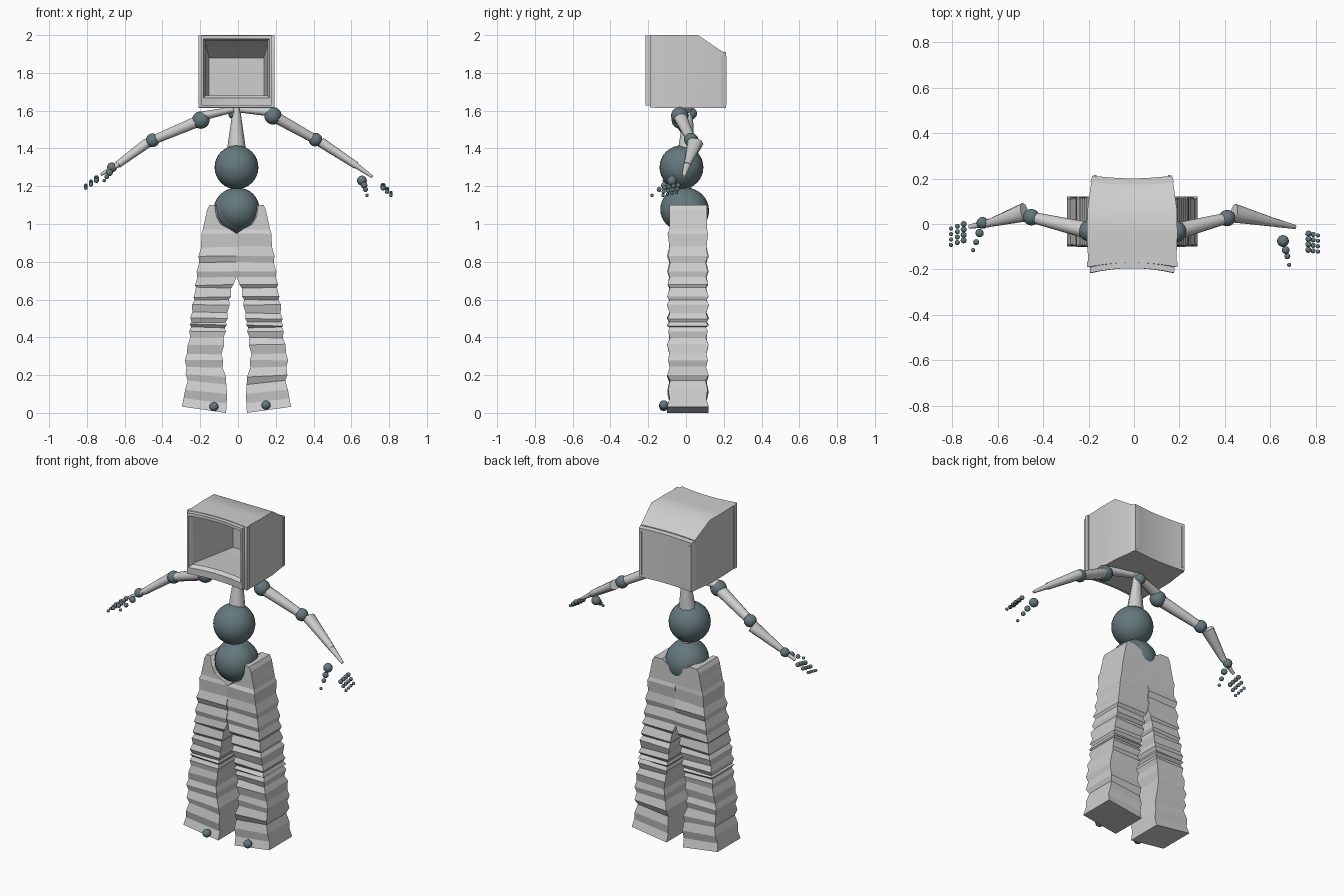
import bpy, bmesh, math, random
from mathutils import Vector

random.seed(4)
if bpy.data.objects.get("Cube"):
    bpy.data.objects.remove(bpy.data.objects["Cube"])

SHIFT = -0.008  # the body sits slightly off the centre line


def material(name, rgb):
    m = bpy.data.materials.new(name)
    m.use_nodes = True
    m.diffuse_color = (*rgb, 1)
    m.node_tree.nodes["Principled BSDF"].inputs["Base Color"].default_value = (*rgb, 1)
    return m


GREY = material("light grey", (0.62, 0.62, 0.62))
SLATE = material("slate teal", (0.13, 0.19, 0.205))


def finish(bm, name, mat, smooth=None):
    bmesh.ops.recalc_face_normals(bm, faces=bm.faces[:])
    mesh = bpy.data.meshes.new(name)
    bm.to_mesh(mesh)
    bm.free()
    mesh.materials.append(mat)
    if smooth:
        for p in mesh.polygons:
            p.use_smooth = True
        mesh.set_sharp_from_angle(angle=math.radians(smooth))
    ob = bpy.data.objects.new(name, mesh)
    bpy.context.collection.objects.link(ob)
    return ob


def bridge(bm, rings):
    for a, b in zip(rings, rings[1:]):
        n = len(a)
        for i in range(n):
            j = (i + 1) % n
            bm.faces.new((a[i], a[j], b[j], b[i]))


def ball(name, pos, r, stretch=(1, 1, 1)):
    bm = bmesh.new()
    bmesh.ops.create_uvsphere(bm, u_segments=32, v_segments=16, radius=r)
    for v in bm.verts:
        v.co = Vector(pos) + Vector(c * s for c, s in zip(v.co, stretch))
    return finish(bm, name, SLATE, 60)


def bone(name, a, b, size_a, size_b, sides=10):
    """Tapered limb; each size is (depth, height) of the half section."""
    bm = bmesh.new()
    axis = (Vector(b) - Vector(a)).normalized()
    ref = Vector((0, 1, 0))
    side = (ref - axis * ref.dot(axis)).normalized()
    up = axis.cross(side)
    rings = []
    for p, (d, h) in ((a, size_a), (b, size_b)):
        ring = []
        for i in range(sides):
            t = math.tau * i / sides
            ring.append(bm.verts.new(Vector(p) + side * d * math.cos(t) + up * h * math.sin(t)))
        rings.append(ring)
    bridge(bm, rings)
    for r in rings:
        bm.faces.new(r)
    return finish(bm, name, GREY, 50)


# Hollow box head: one skin from the inner back wall, round the frame, to the rear panel
# each ring: depth, half width, bottom, top, bow
HEAD = [
    (0.17, 0.145, 1.65, 1.88, 0), (0.05, 0.17, 1.65, 1.975, 0),
    (-0.16, 0.165, 1.68, 1.97, 1), (-0.19, 0.165, 1.68, 1.97, 1),
    (-0.2, 0.172, 1.67, 1.978, 1), (-0.215, 0.175, 1.667, 1.98, 1),
    (-0.215, 0.185, 1.627, 1.997, 1), (-0.19, 0.186, 1.627, 1.997, 1),
    (-0.19, 0.2, 1.617, 2.0, 1), (-0.165, 0.2, 1.617, 2.0, 1),
    (-0.165, 0.194, 1.615, 2.0, 1), (-0.05, 0.199, 1.615, 2.0, 0),
    (0.063, 0.197, 1.615, 2.0, 0), (0.185, 0.18, 1.615, 1.918, -0.6),
    (0.185, 0.184, 1.615, 1.913, -0.6), (0.213, 0.175, 1.615, 1.91, -0.6),
]
STEPS = 10
bm = bmesh.new()
rings = []
for y, w, low, top, bow in HEAD:
    ring = []
    for z, direction in ((low, 1), (top, -1)):
        for i in range(STEPS + 1):
            s = (2 * i / STEPS - 1) * direction
            ring.append(bm.verts.new((s * w + SHIFT, y + 0.02 * bow * (1 - s * s), z)))
    rings.append(ring)
bridge(bm, rings)
for ring in (rings[0], rings[-1]):
    last = len(ring) - 1
    for i in range(STEPS):
        bm.faces.new((ring[i], ring[i + 1], ring[last - i - 1], ring[last - i]))
finish(bm, "box_head", GREY, 40)

# Rear panel edge strips
for s, tag in ((1, "left"), (-1, "right")):
    bm = bmesh.new()
    bmesh.ops.create_cube(bm, size=1)
    for v in bm.verts:
        v.co = Vector((v.co.x * 0.012 + s * 0.163 + SHIFT, v.co.y * 0.012 + 0.209, v.co.z * 0.26 + 1.76))
    finish(bm, tag + "_rear_strip", GREY)

# Trousers: each leg is a crumpled square tube
# outline: height, inner, outer
LEG = [
    (0.0, 0.055, 0.288), (0.09, 0.05, 0.274), (0.15, 0.05, 0.262), (0.22, 0.067, 0.268),
    (0.3, 0.077, 0.27), (0.37, 0.068, 0.252), (0.45, 0.058, 0.244), (0.53, 0.045, 0.238),
    (0.62, 0.033, 0.222), (0.7, 0.015, 0.214), (0.75, 0.0, 0.207), (0.85, 0.0, 0.195),
    (0.95, 0.0, 0.182),
]


def outline(z):
    for (z0, i0, o0), (z1, i1, o1) in zip(LEG, LEG[1:]):
        if z <= z1:
            t = (z - z0) / (z1 - z0)
            return i0 + (i1 - i0) * t, o0 + (o1 - o0) * t
    return LEG[-1][1:]


FOLDS = [0.0, 0.05, 0.1, 0.15, 0.19, 0.24, 0.28, 0.31, 0.36, 0.4, 0.43, 0.45, 0.465, 0.48,
         0.5, 0.53, 0.57, 0.6, 0.615, 0.66, 0.68, 0.72, 0.75, 0.8, 0.83, 0.88, 0.95]
# waist rings: height, front inner, back inner, outer
WAIST = [(0.97, 0.03, 0.0, 0.178), (1.0, 0.085, 0.0, 0.172), (1.04, 0.107, 0.0, 0.163),
         (1.075, 0.112, 0.05, 0.156), (1.1, 0.115, 0.09, 0.143)]
for s, tag in ((1, "left"), (-1, "right")):
    bm = bmesh.new()
    rings = []
    for k, z in enumerate(FOLDS):
        inner, outer = outline(z)
        puff = random.uniform(0.002, 0.009) * (1 if k % 2 == 0 else -1)
        if z == 0:
            puff = 0.008
        lift = 0.037 * max(0, 1 - z / 0.3)
        tilt = random.uniform(-0.006, 0.006) + lift
        side = 0.004 * (-1) ** k if z > 0.1 else 0
        gap = max(inner - side, 0) if inner > 0.01 else 0
        corners = ((gap, -0.092 - puff, 0), (outer + side, -0.092 - puff, tilt),
                   (outer + side, 0.112 + puff, tilt), (gap, 0.112 + puff, 0))
        rings.append([bm.verts.new((s * x + SHIFT, y, z + dz)) for x, y, dz in corners])
    for z, front, back, outer in WAIST:
        corners = ((front, -0.088), (outer, -0.088), (outer, 0.112), (back, 0.112))
        rings.append([bm.verts.new((s * x + SHIFT, y, z)) for x, y in corners])
    bridge(bm, rings)
    bm.faces.new(rings[0])
    bm.faces.new(rings[-1])
    finish(bm, tag + "_trouser_leg", GREY)

# Torso and neck
ball("chest_ball", (SHIFT, -0.024, 1.3), 0.116)
ball("hip_ball", (0, -0.022, 1.078), 0.114)
ball("pelvis_ball", (SHIFT, 0.0, 1.07), 0.122)
bone("waist_bone", (SHIFT, 0, 1.1), (SHIFT, 0, 1.25), (0.03, 0.03), (0.03, 0.03))
bone("neck_bone", (SHIFT, 0.0, 1.38), (SHIFT, 0.015, 1.62), (0.045, 0.052), (0.02, 0.018), 8)
ball("neck_ball", (-0.02, 0.026, 1.585), 0.032)

# Arms: shoulder, elbow, forearm end, palm tip
ARMS = {
    "left": (1, (0.185, -0.033, 1.573), (0.41, 0.026, 1.447), (0.625, 0.005, 1.31), (0.71, -0.013, 1.25)),
    "right": (-1, (-0.197, -0.03, 1.55), (-0.452, 0.03, 1.443), (-0.635, 0.005, 1.315), (-0.725, -0.012, 1.262)),
}
for tag, (s, shoulder, elbow, wrist, palm) in ARMS.items():
    ball(tag + "_shoulder_ball", shoulder, 0.046)
    ball(tag + "_elbow_ball", elbow, 0.036)
    top = Vector(shoulder) + Vector((0, 0, 0.02))
    bone(tag + "_collar_bone", (s * 0.02 + SHIFT, 0.01, 1.605), top, (0.022, 0.016), (0.035, 0.026))
    bone(tag + "_upper_arm", shoulder, elbow, (0.038, 0.032), (0.024, 0.025))
    start = Vector(elbow) + Vector((s * 0.03, 0.022, -0.015))
    bone(tag + "_forearm", start, wrist, (0.042, 0.028), (0.018, 0.02))
    bone(tag + "_palm", wrist, palm, (0.019, 0.016), (0.009, 0.008))

# Hands: wrist and thumb balls, then four fingers of three knuckles
THUMBS = {
    "left": [(0.656, -0.075, 1.23, 0.026), (0.668, -0.115, 1.205, 0.017),
             (0.675, -0.142, 1.183, 0.013), (0.683, -0.18, 1.152, 0.009)],
    "right": [(-0.667, 0.005, 1.3, 0.026), (-0.68, -0.04, 1.272, 0.018),
              (-0.695, -0.08, 1.25, 0.013), (-0.708, -0.115, 1.23, 0.009)],
}
FINGERS = {
    "left": ((0.768, -0.042, 1.205), (0.021, -0.004, -0.019)),
    "right": ((-0.75, 0.0, 1.245), (-0.028, -0.01, -0.02)),
}
for tag in THUMBS:
    for k, (x, y, z, r) in enumerate(THUMBS[tag]):
        ball(f"{tag}_{'wrist' if k == 0 else 'thumb'}_ball_{k}", (x, y, z), r)
    base, step = (Vector(v) for v in FINGERS[tag])
    for f in range(4):
        for k in range(3):
            pos = base + step * k + Vector((0, -0.024 * f, -0.005 * f))
            ball(f"{tag}_finger_{f}_knuckle_{k}", pos, 0.013 - 0.002 * k)

# Toe balls
ball("left_toe_ball", (0.148, -0.118, 0.042), 0.024)
ball("right_toe_ball", (-0.127, -0.118, 0.034), 0.024)
